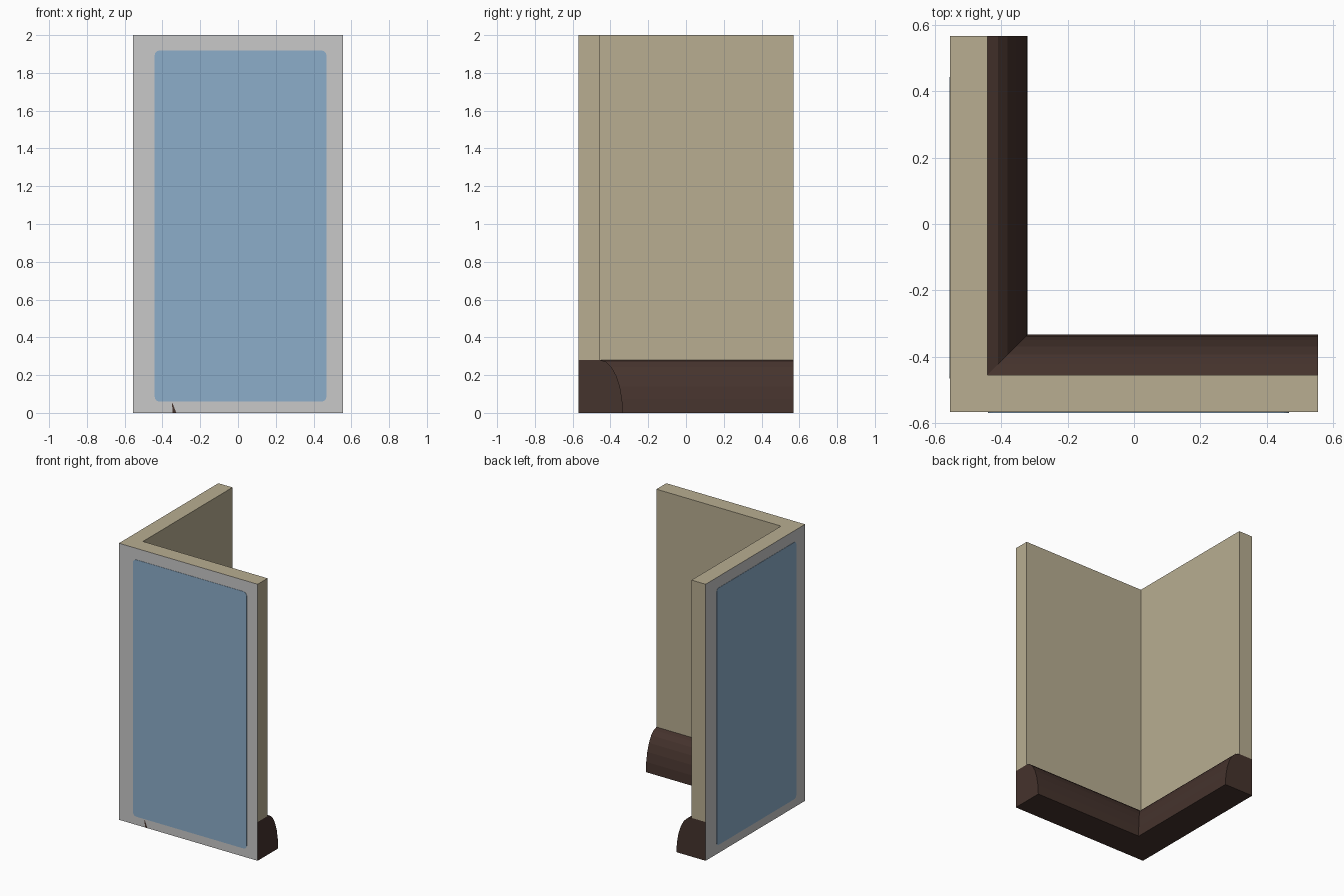
import bpy, bmesh, math

if "Cube" in bpy.data.objects:
    bpy.data.objects.remove(bpy.data.objects["Cube"])

def mat(name, rgb):
    m = bpy.data.materials.new(name)
    m.diffuse_color = (*rgb, 1)
    m.use_nodes = True
    m.node_tree.nodes["Principled BSDF"].inputs["Base Color"].default_value = m.diffuse_color
    return m

TAN = mat("tan plaster", (0.48, 0.42, 0.285))
BROWN = mat("dark brown wood", (0.060, 0.033, 0.026))
GREY = mat("light grey", (0.58, 0.58, 0.58))
BLUE = mat("soft blue", (0.265, 0.42, 0.59))

X, Y, H = 0.555, 0.568, 2.0      # half width, half depth, height
T, BASE_H, BASE_D = 0.113, 0.28, 0.121

def finish(name, bm, mats, recalc=True):
    if recalc:
        bmesh.ops.recalc_face_normals(bm, faces=bm.faces[:])
    me = bpy.data.meshes.new(name)
    bm.to_mesh(me)
    bm.free()
    for m in mats:
        me.materials.append(m)
    ob = bpy.data.objects.new(name, me)
    bpy.context.collection.objects.link(ob)
    return ob

# Corner wall with quarter-round skirting: one profile swept round a mitre
profile = [(0, 0), (0, BASE_H), (0, H), (T, H)]
for i in range(7):
    a = math.radians(90 - 15 * i)
    profile.append((T + BASE_D * math.cos(a), BASE_H * math.sin(a)))
n = len(profile)
bm = bmesh.new()
stations = [
    [bm.verts.new((X, -Y + d, z)) for d, z in profile],
    [bm.verts.new((-X + d, -Y + d, z)) for d, z in profile],
    [bm.verts.new((-X + d, Y, z)) for d, z in profile],
]
for a, b in zip(stations, stations[1:]):
    for i in range(n):
        j = (i + 1) % n
        f = bm.faces.new((a[i], a[j], b[j], b[i]))
        # outside grey, top and inside tan, skirting and underside brown
        f.material_index = 2 if i < 2 else (0 if i < 4 and i >= 2 else 1)
for s in (stations[0], stations[2]):
    bm.faces.new(s[1:5]).material_index = 0
    bm.faces.new([s[0], s[1]] + s[4:]).material_index = 1
finish("corner_wall_with_skirting", bm, [TAN, BROWN, GREY])

# Rounded panels on the two outer faces
def panel(name, u0, u1, place, z0=0.06, z1=1.918, r=0.025, thick=0.002):
    pts = []
    for cx, cz, start in ((u1 - r, z1 - r, 0), (u0 + r, z1 - r, 90),
                          (u0 + r, z0 + r, 180), (u1 - r, z0 + r, 270)):
        for k in range(5):
            a = math.radians(start + 22.5 * k)
            pts.append((cx + r * math.cos(a), cz + r * math.sin(a)))
    bm = bmesh.new()
    back = [bm.verts.new(place(u, z, 0)) for u, z in pts]
    front = [bm.verts.new(place(u, z, thick)) for u, z in pts]
    bm.faces.new(back)
    bm.faces.new(front)
    for i in range(len(pts)):
        j = (i + 1) % len(pts)
        bm.faces.new((back[i], back[j], front[j], front[i]))
    finish(name, bm, [BLUE])

panel("front_panel", -0.441, 0.468, lambda u, z, d: (u, -Y - d, z))
panel("left_panel", -0.466, 0.444, lambda u, z, d: (-X - d, u, z))

# Small dark chip at the foot of the front face
bm = bmesh.new()
bm.faces.new([bm.verts.new((x, -Y - 0.001, z))
              for x, z in ((-0.346, 0), (-0.326, 0), (-0.35, 0.058))])
finish("skirting_chip", bm, [BROWN], recalc=False)
